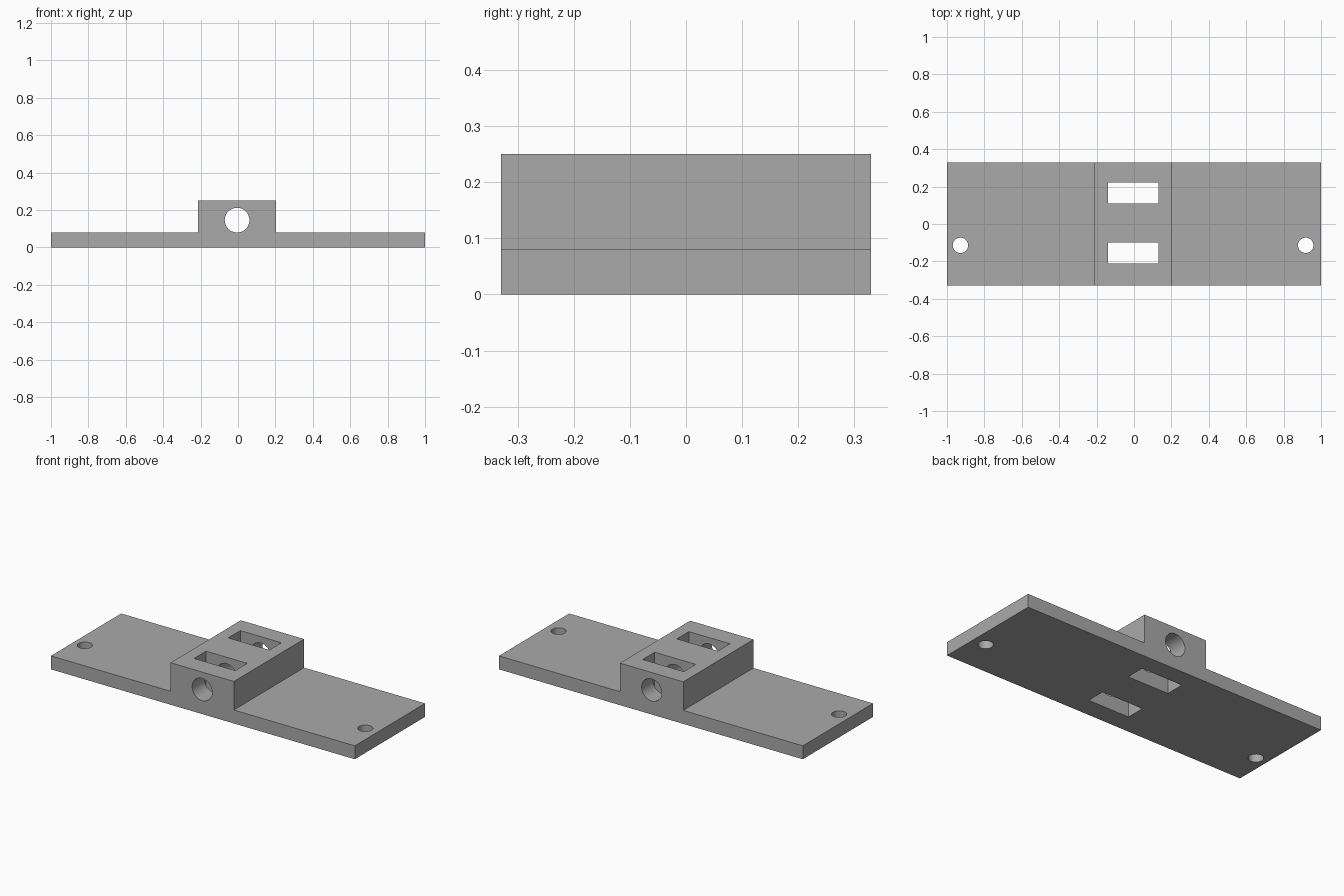
import bpy
import bmesh
from math import pi
from mathutils import Matrix, Vector

cube = bpy.data.objects.get("Cube")
if cube:
    bpy.data.objects.remove(cube, do_unlink=True)

HALF_DEPTH = 0.33
PLATE_TOP, BLOCK_TOP = 0.08, 0.25
BLOCK_LEFT, BLOCK_RIGHT = -0.213, 0.204
CENTRE = -0.005

grey = bpy.data.materials.new("plain grey")
grey.use_nodes = True
colour = (0.4, 0.4, 0.4, 1)
grey.diffuse_color = colour
grey.node_tree.nodes["Principled BSDF"].inputs["Base Color"].default_value = colour


def add_object(name, bm):
    bmesh.ops.recalc_face_normals(bm, faces=bm.faces)
    mesh = bpy.data.meshes.new(name)
    bm.to_mesh(mesh)
    bm.free()
    mesh.materials.append(grey)
    obj = bpy.data.objects.new(name, mesh)
    bpy.context.collection.objects.link(obj)
    return obj


def box_cutter(name, centre, size):
    bm = bmesh.new()
    matrix = Matrix.Translation(centre) @ Matrix.Diagonal((*size, 1))
    bmesh.ops.create_cube(bm, size=1, matrix=matrix)
    return add_object(name, bm)


def round_cutter(name, centre, radius, length, tilt=0):
    bm = bmesh.new()
    matrix = Matrix.Translation(centre) @ Matrix.Rotation(tilt, 4, "X")
    bmesh.ops.create_cone(bm, cap_ends=True, segments=48, radius1=radius,
                          radius2=radius, depth=length, matrix=matrix)
    return add_object(name, bm)


# Plate with raised centre block, extruded from one stepped profile
profile = [(-1, 0), (1, 0), (1, PLATE_TOP), (BLOCK_RIGHT, PLATE_TOP),
           (BLOCK_RIGHT, BLOCK_TOP), (BLOCK_LEFT, BLOCK_TOP),
           (BLOCK_LEFT, PLATE_TOP), (-1, PLATE_TOP)]
bm = bmesh.new()
face = bm.faces.new([bm.verts.new((x, -HALF_DEPTH, z)) for x, z in profile])
result = bmesh.ops.extrude_face_region(bm, geom=[face], use_keep_orig=True)
bmesh.ops.translate(bm, vec=Vector((0, 2 * HALF_DEPTH, 0)),
                    verts=[v for v in result["geom"] if isinstance(v, bmesh.types.BMVert)])
mount = add_object("mounting_plate", bm)

# Lengthwise bore, two slots and two screw holes
cutters = [round_cutter("bore_cutter", (CENTRE, 0, 0.146), 0.066, 1, pi / 2)]
for side, y in (("front", -0.156), ("back", 0.165)):
    cutters.append(box_cutter(side + "_slot_cutter", (CENTRE, y, 0.1), (0.27, 0.113, 1)))
for side, sign in (("left", 1), ("right", -1)):
    cutters.append(round_cutter(side + "_screw_cutter",
                                (CENTRE + sign * 0.923, -0.114, 0), 0.041, 1))

bpy.context.view_layer.objects.active = mount
for cutter in cutters:
    cut = mount.modifiers.new(cutter.name, "BOOLEAN")
    cut.operation = "DIFFERENCE"
    cut.solver = "EXACT"
    cut.object = cutter
    bpy.ops.object.modifier_apply(modifier=cut.name)
    bpy.data.objects.remove(cutter, do_unlink=True)

# Smooth round walls, sharp edges
bpy.ops.object.select_all(action="DESELECT")
mount.select_set(True)
bpy.ops.object.shade_smooth_by_angle(angle=pi / 6)
